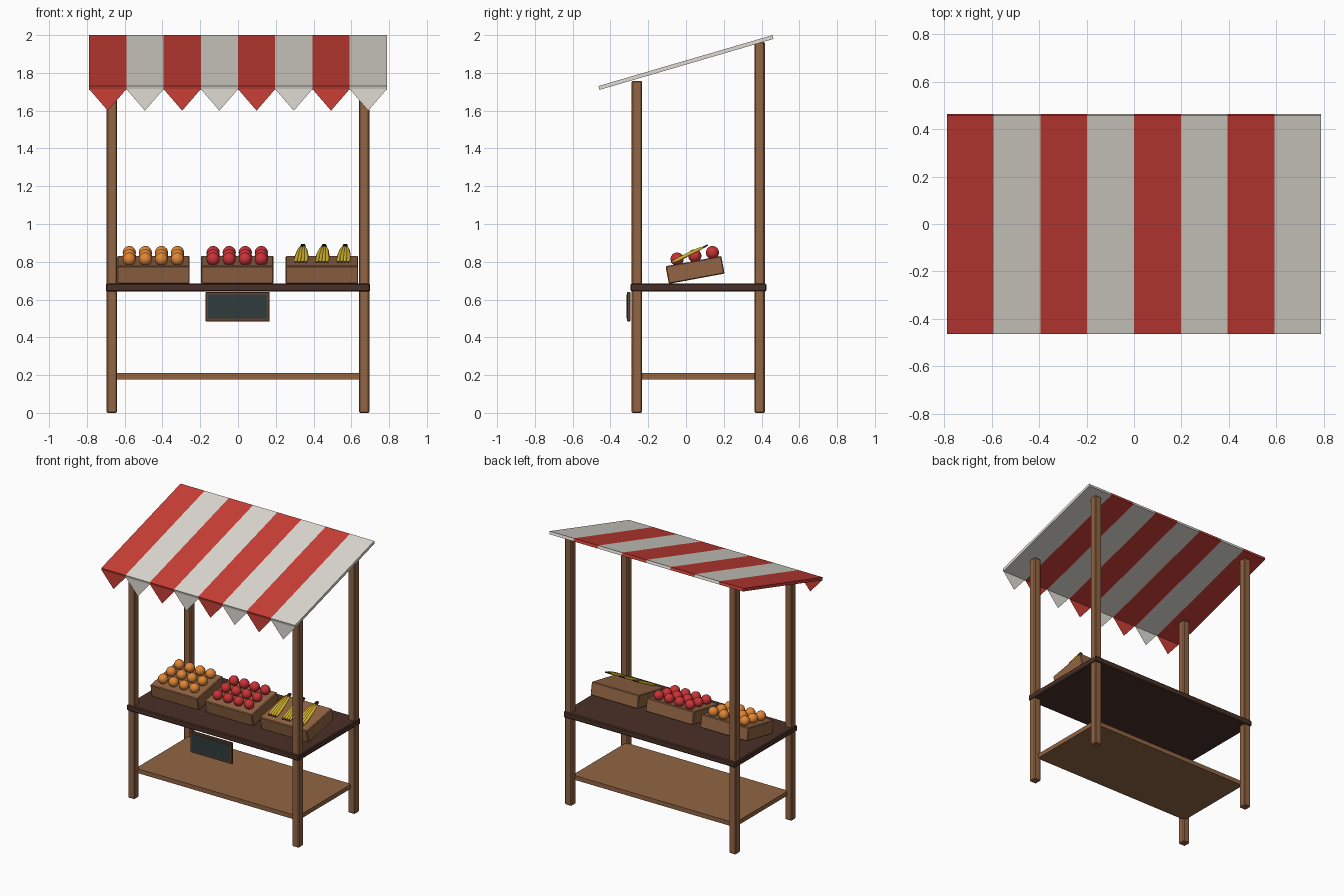
import bpy, bmesh, math
from mathutils import Vector, Matrix

cube = bpy.data.objects.get("Cube")
if cube:
    bpy.data.objects.remove(cube, do_unlink=True)


def material(name, r, g, b):
    lin = [((c / 255 + 0.055) / 1.055) ** 2.4 for c in (r, g, b)] + [1]
    m = bpy.data.materials.new(name)
    m.use_nodes = True
    m.diffuse_color = lin
    m.node_tree.nodes["Principled BSDF"].inputs["Base Color"].default_value = lin
    return m


wood = material("wood", 146, 101, 68)
dark_wood = material("dark wood", 74, 48, 39)
frame_wood = material("frame wood", 104, 64, 44)
slate = material("slate", 48, 60, 60)
red_cloth = material("red cloth", 202, 62, 54)
white_cloth = material("white cloth", 222, 219, 210)
orange_skin = material("orange skin", 224, 134, 54)
apple_skin = material("apple skin", 202, 50, 54)
banana_skin = material("banana skin", 212, 180, 46)
banana_tip = material("banana tip", 70, 50, 28)


def finish(name, bm, mats, matrix=None, smooth=False):
    mesh = bpy.data.meshes.new(name)
    bmesh.ops.recalc_face_normals(bm, faces=bm.faces)
    for f in bm.faces:
        f.smooth = smooth
    bm.to_mesh(mesh)
    bm.free()
    for m in mats:
        mesh.materials.append(m)
    ob = bpy.data.objects.new(name, mesh)
    bpy.context.collection.objects.link(ob)
    if matrix:
        ob.matrix_world = matrix
    return ob


def box(name, size, centre, mat, bevel=0.006, tilt=0):
    bm = bmesh.new()
    bmesh.ops.create_cube(bm, size=1, matrix=Matrix.Diagonal((*size, 1)))
    place = Matrix.Translation(centre) @ Matrix.Rotation(tilt, 4, 'X')
    ob = finish(name, bm, [mat], place)
    if bevel:
        mod = ob.modifiers.new("bevel", 'BEVEL')
        mod.width = bevel
        mod.segments = 1
    return ob


# Posts, counter and lower shelf
for side, x in (("right", -0.668), ("left", 0.668)):
    for end, y, top in (("front", -0.26, 1.758), ("back", 0.39, 1.963)):
        box(f"{end}_{side}_post", (0.055, 0.055, top), (x, y, top / 2), wood)
box("counter", (1.4, 0.72, 0.043), (0, 0.066, 0.664), dark_wood)
box("lower_shelf", (1.32, 0.62, 0.032), (0, 0.065, 0.194), wood, bevel=0)

# Hanging chalkboard: frame with a thin slate plate
box("board_frame", (0.34, 0.018, 0.155), (-0.002, -0.303, 0.562), frame_wood, 0.003)
box("board_slate", (0.312, 0.006, 0.127), (-0.002, -0.312, 0.562), slate, 0)

# Striped awning: one slab cut into stripes
HALF, STRIPES = 0.788, 8
STEP = 2 * HALF / STRIPES
SLOPE = math.radians(16.3)
bm = bmesh.new()
bmesh.ops.create_cube(bm, size=1, matrix=Matrix.Diagonal((2 * HALF, 0.96, 0.021, 1)))
for i in range(1, STRIPES):
    bmesh.ops.bisect_plane(bm, geom=bm.verts[:] + bm.edges[:] + bm.faces[:],
                           plane_co=(-HALF + i * STEP, 0, 0), plane_no=(1, 0, 0))
for f in bm.faces:
    stripe = int((f.calc_center_median().x + HALF) / STEP)
    f.material_index = min(stripe, STRIPES - 1) % 2
finish("awning", bm, [red_cloth, white_cloth],
       Matrix.Translation((0, 0, 1.855)) @ Matrix.Rotation(SLOPE, 4, 'X'))

# Pennants along the low edge
bm = bmesh.new()
for i in range(STRIPES):
    x = -HALF + i * STEP
    corners = ((x, 1.714), (x + STEP / 2, 1.6), (x + STEP, 1.714))
    f = bm.faces.new([bm.verts.new((px, -0.46, pz)) for px, pz in corners])
    f.material_index = i % 2
finish("pennants", bm, [red_cloth, white_cloth])

# Crates tilted towards the front
TILT = math.radians(10.5)
CRATE = (0.385, 0.3, 0.095)
TOP = CRATE[2] / 2


def crate(name, x):
    centre = (x, 0.048, 0.757)
    box(name, CRATE, centre, wood, 0.005, TILT)
    return Matrix.Translation(centre) @ Matrix.Rotation(TILT, 4, 'X')


# Round fruit in three rows of four
def round_fruit(name, mat, place):
    bm = bmesh.new()
    for row in range(3):
        for col in range(4):
            spot = ((col - 1.5) * 0.085, 0.012 + (row - 1) * 0.095, TOP + 0.026)
            bmesh.ops.create_uvsphere(bm, u_segments=16, v_segments=10, radius=0.035,
                                      matrix=Matrix.Translation(spot))
    finish(name, bm, [mat], place, smooth=True)


# Tapered tube lofted along a path of (point, radius); end segments get the tip colour
def banana(bm, path, sides=6):
    rings = []
    for p, r in path:
        turn = [2 * math.pi * k / sides for k in range(sides)]
        rings.append([bm.verts.new(p + Vector((r * math.cos(a), 0, r * math.sin(a))))
                      for a in turn])
    for n, (a, b) in enumerate(zip(rings, rings[1:])):
        for k in range(sides):
            j = (k + 1) % sides
            f = bm.faces.new((a[k], a[j], b[j], b[k]))
            f.material_index = int(n in (0, len(rings) - 2))
    for ring in (rings[0], rings[-1]):
        bm.faces.new(ring).material_index = 1


def banana_bunch(name, x, place):
    bm = bmesh.new()
    # distance along the banana, height, radius
    profile = ((-0.118, 0.014, 0.004), (-0.11, 0.015, 0.007), (-0.08, 0.022, 0.0115),
               (-0.02, 0.04, 0.012), (0.035, 0.055, 0.0105), (0.062, 0.061, 0.006),
               (0.09, 0.07, 0.005))
    for i in range(4):
        fan = (i - 1.5) * 0.018
        path = []
        for y, z, r in profile:
            t = (y + 0.118) / 0.208
            px = x + fan * (1 - 0.75 * t * t) + 0.012 * t
            path.append((Vector((px, y, TOP + z)), r))
        banana(bm, path)
    finish(name, bm, [banana_skin, banana_tip], place, smooth=True)


round_fruit("oranges", orange_skin, crate("orange_crate", -0.448))
round_fruit("apples", apple_skin, crate("apple_crate", -0.004))
place = crate("banana_crate", 0.444)
for n, x in enumerate((-0.112, 0, 0.112)):
    banana_bunch(f"banana_bunch_{n + 1}", x, place)
